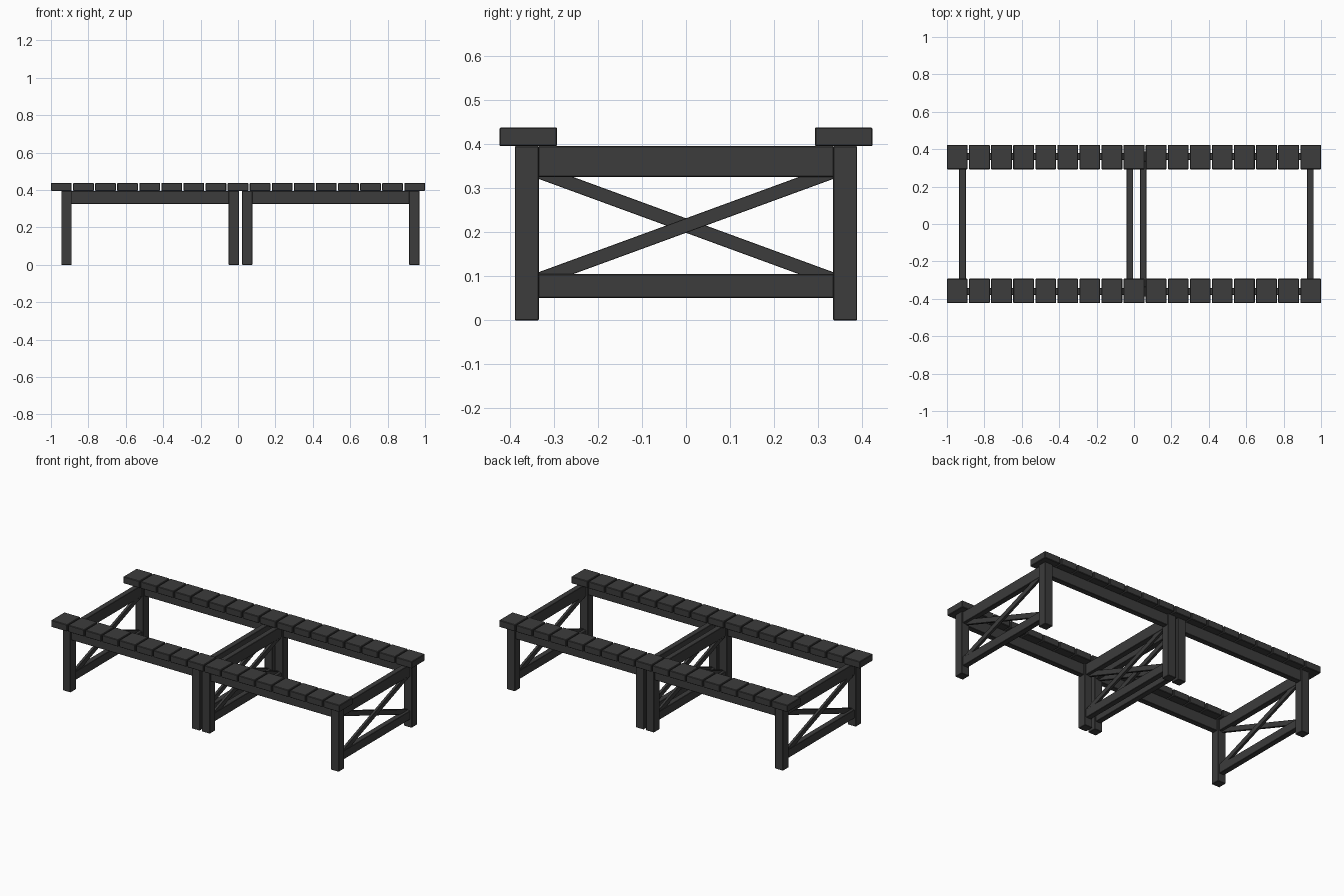
import bpy
import math

cube = bpy.data.objects.get("Cube")
if cube:
    bpy.data.objects.remove(cube, do_unlink=True)

# Dark stained timber
timber = bpy.data.materials.new("charcoal_timber")
timber.use_nodes = True
COLOR = (0.045, 0.045, 0.045, 1)
timber.diffuse_color = COLOR
bsdf = timber.node_tree.nodes["Principled BSDF"]
bsdf.inputs["Base Color"].default_value = COLOR
bsdf.inputs["Roughness"].default_value = 0.8


def beam(name, center, size, tilt=0.0, bevel=0.002):
    """Box timber, tilted about x, with lightly eased edges."""
    bpy.ops.mesh.primitive_cube_add(size=1, location=center)
    ob = bpy.context.object
    ob.name = name
    ob.scale = size
    bpy.ops.object.transform_apply(location=False, rotation=False, scale=True)
    ob.rotation_euler.x = tilt
    ob.data.materials.append(timber)
    mod = ob.modifiers.new("eased_edges", "BEVEL")
    mod.width = bevel
    mod.segments = 1
    return ob


LEG = 0.055          # leg thickness
LEG_Y = 0.361        # leg centre line
TOP = 0.395          # underside of planks
RAIL = 0.035         # rail thickness
SPAN = 2 * LEG_Y - LEG + 0.004
frames = {"right_end": -0.917, "right_middle": -0.022,
          "left_middle": 0.049, "left_end": 0.943}

# Four trestle frames: legs, cross rails and crossed braces
brace_angle = math.atan(0.366)
for label, x in frames.items():
    for side, s in (("front", -1), ("back", 1)):
        beam(f"{label}_{side}_leg", (x, s * LEG_Y, TOP / 2), (LEG, LEG, TOP))
    beam(f"{label}_top_rail", (x, 0, 0.36), (RAIL, SPAN, 0.07))
    beam(f"{label}_bottom_rail", (x, 0, 0.078), (RAIL, SPAN, 0.054))
    for n, s in (("rising", 1), ("falling", -1)):
        beam(f"{label}_{n}_brace", (x + s * 0.008, 0, 0.215),
             (0.016, 0.67 / math.cos(brace_angle), 0.031),
             tilt=s * brace_angle, bevel=0.001)

# Long rails joining the frames of each table half
for half, a, b in (("right", "right_end", "right_middle"),
                   ("left", "left_middle", "left_end")):
    xa, xb = frames[a], frames[b]
    for side, s in (("front", -1), ("back", 1)):
        beam(f"{half}_{side}_long_rail", ((xa + xb) / 2, s * LEG_Y, 0.36),
             (xb - xa - LEG + 0.004, RAIL, 0.07))

# Two rows of short planks on top
COUNT = 17
pitch = 2.007 / COUNT
for side, s in (("front", -1), ("back", 1)):
    for i in range(COUNT):
        beam(f"{side}_plank_{i + 1}",
             ((i - (COUNT - 1) / 2) * pitch, s * 0.358, 0.4165),
             (pitch - 0.007, 0.131, 0.043), bevel=0.003)
